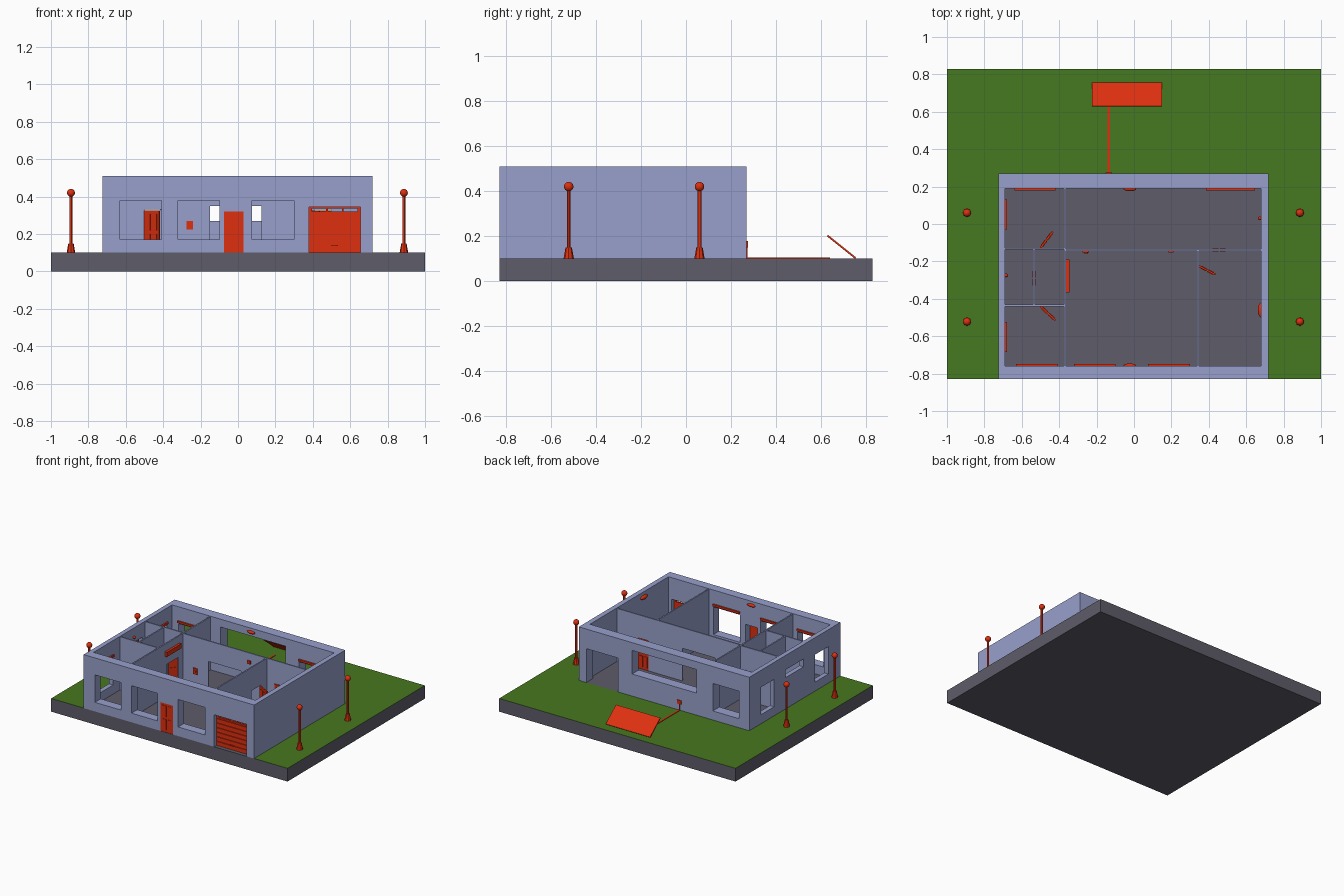
import bpy
import math
from mathutils import Vector

cube = bpy.data.objects.get("Cube")
if cube:
    bpy.data.objects.remove(cube, do_unlink=True)


def material(name, rgb):
    m = bpy.data.materials.new(name)
    m.use_nodes = True
    m.diffuse_color = (*rgb, 1)
    m.node_tree.nodes["Principled BSDF"].inputs["Base Color"].default_value = (*rgb, 1)
    return m


WALL = material("pale blue wall", (0.314, 0.352, 0.604))
GREY = material("dark grey slab", (0.112, 0.107, 0.141))
LAWN = material("lawn green", (0.061, 0.188, 0.014))
RED = material("bright red", (0.73, 0.03, 0.005))
GROUND, TOP = 0.1, 0.51


def finish(name, mat):
    ob = bpy.context.object
    ob.name = name
    ob.data.materials.clear()
    if mat:
        ob.data.materials.append(mat)
    return ob


def box(name, mat, x, y, z):
    """Box from (low, high) ranges on each axis."""
    spans = (x, y, z)
    bpy.ops.mesh.primitive_cube_add(size=1, location=[(a + b) / 2 for a, b in spans])
    ob = finish(name, mat)
    ob.scale = [b - a for a, b in spans]
    bpy.ops.object.transform_apply(location=False, rotation=False, scale=True)
    return ob


def cut(ob, x, y, z):
    """Cut a box-shaped opening out of an object."""
    cutter = box("cutter", None, x, y, z)
    cutter.hide_render = True
    mod = ob.modifiers.new("opening", 'BOOLEAN')
    mod.operation, mod.solver, mod.object = 'DIFFERENCE', 'EXACT', cutter
    bpy.context.view_layer.objects.active = ob
    bpy.ops.object.modifier_apply(modifier=mod.name)
    bpy.data.objects.remove(cutter, do_unlink=True)


def ball(name, loc, scale):
    bpy.ops.mesh.primitive_uv_sphere_add(segments=20, ring_count=12, radius=1, location=loc)
    ob = finish(name, RED)
    ob.scale = scale
    bpy.ops.object.shade_smooth()


def door(name, hinge, angle, width=0.11, height=0.225, thick=0.01):
    """Panelled door swung around its hinge."""
    parts = [box(name, RED, (0, width), (-thick / 2, thick / 2), (0, height))]
    for i in (0, 1):
        for low, high in ((0.08, 0.45), (0.53, 0.92)):
            a = width * (0.12 + 0.43 * i)
            parts.append(box(name + "_panel", RED, (a, a + width * 0.33),
                             (-thick / 2 - 0.003, thick / 2 + 0.003),
                             (height * low, height * high)))
    for p in parts:
        p.location.rotate(Vector((0, 0, 1)).rotation_difference(Vector((0, 0, 1))))
        c, s = math.cos(angle), math.sin(angle)
        lx, ly = p.location.x, p.location.y
        p.location.x, p.location.y = hinge[0] + c * lx - s * ly, hinge[1] + s * lx + c * ly
        p.location.z += GROUND
        p.rotation_euler.z = angle


# Ground slab and lawn around the house
box("ground_slab", GREY, (-1, 1), (-0.83, 0.83), (0, GROUND))
for side, x, y in (("left", (0.718, 1), (-0.83, 0.83)),
                   ("right", (-1, -0.725), (-0.83, 0.83)),
                   ("back", (-0.725, 0.718), (0.27, 0.83))):
    box("lawn_" + side, LAWN, x, y, (GROUND - 0.001, GROUND + 0.001))

# Outer walls with all window and door openings
FRONT, BACK, SIDE = (-0.9, -0.7), (0.15, 0.3), (-0.76, -0.64)
WIN, DOOR_Z = (0.17, 0.38), (0.05, 0.33)
walls = box("outer_walls", WALL, (-0.725, 0.718), (-0.83, 0.27), (GROUND, TOP))
cut(walls, (-0.69, 0.68), (-0.76, 0.19), (0, 1))
front_windows = ((-0.63, -0.41), (-0.32, -0.1), (0.075, 0.30))
for x in front_windows:
    cut(walls, x, FRONT, WIN)
cut(walls, (-0.075, 0.03), FRONT, (0.05, 0.32))
cut(walls, (0.38, 0.655), FRONT, (0.05, 0.345))
cut(walls, (0.385, 0.655), BACK, (0.05, 0.36))
cut(walls, (-0.28, 0.267), BACK, (0.27, 0.45))
cut(walls, (-0.636, -0.416), BACK, WIN)
side_windows = ((-0.03, 0.13), (-0.685, -0.525))
for y in side_windows:
    cut(walls, SIDE, y, WIN)
cut(walls, SIDE, (-0.385, -0.17), (0.34, 0.40))


# Thin inner walls, each with its doorways given along its length
def partition(name, axis, pos, span, openings):
    thick = (pos - 0.005, pos + 0.005)
    deep = (pos - 0.03, pos + 0.03)
    z = (GROUND, TOP - 0.003)
    ob = box(name, WALL, *((span, thick) if axis == 'x' else (thick, span)), z)
    for low, high, head in openings:
        o = (low, high)
        cut(ob, *((o, deep) if axis == 'x' else (deep, o)), (0.05, head))


partition("kitchen_wall", 'x', -0.14, (-0.37, 0.685), [(-0.15, 0.125, 0.35), (0.41, 0.5, 0.33)])
partition("garage_wall", 'y', 0.342, (-0.765, -0.14), [(-0.33, -0.22, 0.33)])
partition("hall_wall", 'y', -0.369, (-0.765, 0.195), [(-0.34, -0.2, 0.345)])
partition("back_bedroom_wall", 'x', -0.132, (-0.695, -0.37), [(-0.5, -0.39, 0.33)])
partition("front_bedroom_wall", 'x', -0.436, (-0.695, -0.37), [(-0.5, -0.39, 0.33)])
partition("bathroom_wall", 'y', -0.534, (-0.436, -0.132), [(-0.34, -0.24, 0.33)])

# Doors
door("front_door", (-0.075, -0.822), 0, width=0.105, height=0.22)
door("back_bedroom_door", (-0.5, -0.128), math.radians(53))
door("front_bedroom_door", (-0.5, -0.44), math.radians(-43))
door("garage_side_door", (0.347, -0.225), math.radians(-27), width=0.1)
door("bathroom_door", (-0.534, -0.34), math.radians(90), width=0.1)
door("back_room_door", (0.41, -0.14), 0, width=0.09)

# Garage door with slats, glazed slots and a handle
garage = box("garage_door", RED, (0.38, 0.655), (-0.80, -0.788), (GROUND, 0.345))
for i in range(3):
    x = 0.395 + i * 0.085
    cut(garage, (x, x + 0.075), (-0.9, -0.7), (0.32, 0.336))
for i in range(6):
    z = GROUND + 0.006 + i * 0.035
    box("garage_slat", RED, (0.383, 0.652), (-0.807, -0.799), (z, z + 0.028))
box("garage_handle", RED, (0.5, 0.535), (-0.815, -0.805), (0.135, 0.141))

# Curtain rails above the windows
for x in front_windows:
    box("front_rail", RED, x, (-0.761, -0.749), (0.39, 0.405))
for x, z in (((-0.64, -0.42), 0.39), ((0.385, 0.648), 0.37)):
    box("back_rail", RED, x, (0.178, 0.191), (z, z + 0.014))
for y in side_windows:
    box("side_rail", RED, (-0.691, -0.678), y, (0.39, 0.405))

# Wall fittings
box("air_conditioner", RED, (-0.364, -0.346), (-0.365, -0.19), (0.415, 0.45))
box("wall_panel", RED, (-0.275, -0.24), (-0.153, -0.145), (0.225, 0.27))
bpy.ops.mesh.primitive_cylinder_add(vertices=16, radius=0.01, depth=0.006,
                                    location=(-0.257, -0.155, 0.247),
                                    rotation=(math.pi / 2, 0, 0))
finish("panel_dial", RED)
box("kitchen_sensor", RED, (0.185, 0.21), (-0.153, -0.145), (0.425, 0.45))
for y in (-0.757, 0.187):
    ball("wall_light", (-0.022, y, 0.48), (0.034, 0.011, 0.012))
ball("garage_light", (0.68, -0.46, 0.47), (0.018, 0.04, 0.015))
ball("back_room_switch", (0.672, 0.03, 0.25), (0.01, 0.01, 0.01))
ball("bathroom_light", (-0.685, -0.275, 0.44), (0.012, 0.01, 0.01))

# Solar panel, its cable and the connection box on the back wall
panel = box("solar_panel", RED, (-0.225, 0.15), (-0.08, 0.08), (-0.004, 0.004))
panel.location = (-0.0375, 0.692, 0.152)
panel.rotation_euler.x = math.radians(-38.7)
box("solar_cable", RED, (-0.141, -0.129), (0.27, 0.64), (GROUND, 0.105))
box("wall_cable", RED, (-0.138, -0.132), (0.269, 0.274), (GROUND, 0.16))
box("connection_box", RED, (-0.152, -0.118), (0.268, 0.276), (0.15, 0.178))

# Garden lamps
for x in (-0.893, 0.887):
    for y in (-0.522, 0.06):
        bpy.ops.mesh.primitive_cone_add(vertices=8, radius1=0.023, radius2=0.014, depth=0.05,
                                        location=(x, y, GROUND + 0.025))
        finish("lamp_base", RED)
        bpy.ops.mesh.primitive_cylinder_add(vertices=12, radius=0.008, depth=0.28,
                                            location=(x, y, 0.27))
        finish("lamp_pole", RED)
        bpy.ops.object.shade_smooth_by_angle()
        ball("lamp_globe", (x, y, 0.42), (0.021, 0.021, 0.021))
